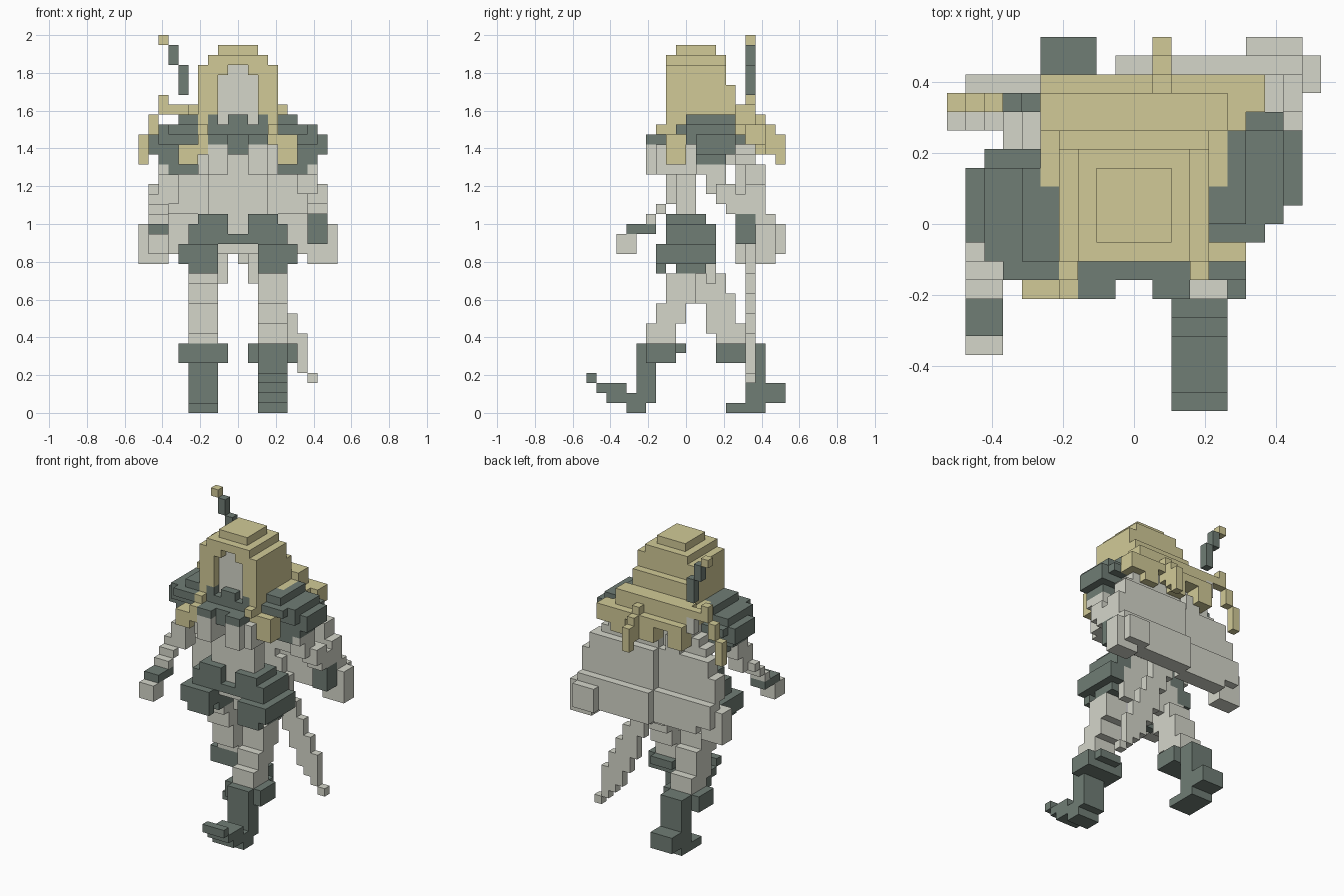
import bpy
import math
from mathutils import Vector

cube = bpy.data.objects.get("Cube")
if cube:
    bpy.data.objects.remove(cube, do_unlink=True)

UNIT = 2 / 38          # edge of one block
LEFT, RIGHT = 1, -1
BOTH = (LEFT, RIGHT)
cells = {}             # block position -> (part, colour)


def make_material(name, rgb):
    mat = bpy.data.materials.new(name)
    mat.use_nodes = True
    mat.diffuse_color = (*rgb, 1)
    mat.node_tree.nodes["Principled BSDF"].inputs["Base Color"].default_value = (*rgb, 1)
    return mat


pale = make_material("pale grey", (.66, .67, .59))
tan = make_material("straw tan", (.64, .59, .31))
dark = make_material("dark green grey", (.16, .205, .178))


def box(part, mat, x, y, z, sides=(LEFT,)):
    """Fill a block range; sides mirrors it across x. Earlier parts keep their blocks."""
    for side in sides:
        lo, hi = sorted((x[0] * side, x[1] * side))
        for i in range(lo, hi):
            for j in range(*y):
                for k in range(*z):
                    cells.setdefault((i, j, k), (part, mat))


def limb(part, mat, start, end, size):
    """Sweep a small box of blocks along a straight line."""
    start, end, half = Vector(start), Vector(end), Vector(size) / 2
    steps = math.ceil((end - start).length * 2) + 1
    for n in range(steps + 1):
        corner = start.lerp(end, n / steps) - half
        spans = [(round(c), round(c) + s) for c, s in zip(corner, size)]
        box(part, mat, *spans)


# Head and face
box("head", pale, (-2, 2), (-1, 3), (29, 34))
box("head", pale, (-1, 1), (-1, 3), (34, 35))

# Hair cap, sides and front locks
box("hair", tan, (-2, 2), (-1, 3), (36, 37))
box("hair", tan, (-3, 3), (-2, 4), (35, 36))
box("hair", tan, (1, 4), (-2, 4), (34, 35), BOTH)
box("hair", tan, (2, 4), (-2, 4), (30, 34), BOTH)
box("hair", tan, (-3, 3), (3, 4), (29, 35))
box("hair", tan, (3, 4), (-2, 0), (27, 31), BOTH)
box("hair", tan, (4, 6), (-4, -2), (25, 27), (RIGHT,))
box("hair", tan, (3, 4), (-4, -2), (26, 28), (RIGHT,))
box("hair", tan, (3, 4), (-3, -2), (28, 29), BOTH)
box("hair", tan, (4, 6), (-2, 0), (25, 28))

# Loose locks down the back
box("back_hair", tan, (-4, 4), (3, 5), (29, 33))
box("back_hair", tan, (-4, 4), (4, 7), (29, 31))
box("back_hair", tan, (-5, 5), (2, 7), (28, 30))
for x in range(-4, 6, 2):
    limb("back_hair", tan, (x, 6, 30), (x * 1.1, 7, 26 + x % 4), (2, 2, 1))
limb("back_hair", tan, (1.5, 7.5, 29), (1.5, 9.5, 26), (1, 1, 2))
limb("back_hair", tan, (4, 5, 29), (6, 7, 28), (1, 2, 2))

# Collar and breastplate trim
box("collar", dark, (-1, 1), (-2, 0), (26, 30))
box("collar", dark, (-1, 1), (-3, -2), (26, 28))
box("collar", dark, (1, 2), (-2, 0), (27, 29), BOTH)
box("collar", dark, (1, 3), (-4, -2), (27, 28), BOTH)
box("collar", dark, (2, 3), (-2, 0), (28, 30), BOTH)

# Seat and torso
box("torso", pale, (1, 4), (2, 3), (13, 17), BOTH)
box("torso", pale, (-3, 3), (2, 3), (16, 19))
box("torso", pale, (-2, 2), (-1, 2), (28, 30))
box("torso", pale, (-4, 4), (-1, 3), (24, 29))
box("torso", pale, (1, 4), (-3, -1), (24, 27), BOTH)
box("torso", pale, (1, 3), (-4, -3), (24, 27), BOTH)
box("torso", pale, (-3, 3), (-1, 1), (20, 24))
box("torso", pale, (-1, 1), (-1, 1), (18, 20))
box("torso", pale, (-2, 2), (-1, 2), (16, 17))

# Hip armour with hanging plates
box("hip_armour", dark, (-1, 1), (-2, 2), (17, 18))
box("hip_armour", dark, (1, 5), (-2, 3), (17, 19), BOTH)
box("hip_armour", dark, (1, 4), (-2, 2), (19, 20), BOTH)
box("hip_armour", dark, (2, 6), (-2, 3), (15, 17), BOTH)
box("hip_armour", dark, (2, 5), (-1, 2), (14, 15), BOTH)
box("hip_plates", dark, (2, 6), (-3, -2), (15, 17), BOTH)
box("hip_plates", dark, (2, 5), (-3, -2), (14, 15), BOTH)

# Shoulder armour: rounded tiers, the right one further forward
for side, name, shift in ((LEFT, "left", 0), (RIGHT, "right", -2)):
    tiers = ((7, 1, 4), (8, 1, 4), (9, 1, 5), (8, 0, 6), (7, -1, 5), (6, 0, 5))
    for n, (reach, front, back) in enumerate(tiers):
        box(name + "_shoulder_armour", dark, (4, reach),
            (front + shift, back + shift), (24 + n, 25 + n), (side,))
    box(name + "_shoulder_armour", dark, (8, 9), (1 + shift, 5 + shift), (27, 28), (side,))
    box(name + "_shoulder_armour", dark, (7, 8), (shift, 5 + shift), (28, 29), (side,))

# Right arm reaching forward
limb("right_hand", pale, (-8, -6, 17), (-8, -6, 17), (2, 2, 2))
limb("right_glove", dark, (-8, -3.5, 19), (-8, -5.5, 18), (2, 1, 1))
limb("right_arm", pale, (-7, 0, 25), (-7.5, -1, 21.5), (2, 2, 1))
limb("right_arm", pale, (-7.5, -1.5, 21.5), (-8, -3.5, 19.5), (2, 1, 1))

# Left arm reaching back
box("left_hand", pale, (7, 10), (7, 9), (15, 19))
box("left_hand", pale, (6, 9), (8, 10), (16, 19))
box("left_glove", dark, (7, 9), (5, 7), (17, 20))
limb("left_arm", pale, (7, 2, 25), (8, 5, 20.5), (2, 2, 1))

# Legs in mid stride
limb("left_leg", pale, (3.5, .5, 15), (3.5, -2.5, 7.5), (3, 3, 1))
limb("right_leg", pale, (-3.5, 1.5, 15), (-3.5, 4.5, 7.5), (3, 3, 1))

# Left boot, heel down and toe raised
box("left_boot", dark, (1, 6), (-4, -1), (5, 7))
box("left_boot", dark, (2, 5), (-5, 0), (6, 7))
box("left_boot", dark, (2, 5), (-5, -3), (1, 6))
box("left_boot", dark, (2, 5), (-6, -4), (0, 1))
box("left_boot", dark, (2, 5), (-8, -4), (1, 2))
box("left_boot", dark, (2, 5), (-9, -6), (2, 3))
box("left_boot", dark, (2, 5), (-10, -9), (3, 4))

# Right boot, toe down and heel raised
box("right_boot", dark, (1, 6), (3, 6), (5, 7), (RIGHT,))
box("right_boot", dark, (2, 5), (6, 8), (1, 7), (RIGHT,))
box("right_boot", dark, (2, 5), (4, 8), (0, 1), (RIGHT,))
box("right_boot", dark, (2, 5), (6, 10), (1, 2), (RIGHT,))
box("right_boot", dark, (2, 5), (8, 10), (2, 3), (RIGHT,))

# Sword slung across the back
box("sword_pommel", tan, (-8, -7), (6, 7), (37, 38))
box("sword_grip", dark, (-7, -6), (6, 7), (35, 37))
box("sword_grip", dark, (-6, -5), (6, 7), (32, 35))
box("sword_guard", tan, (-7, -4), (6, 7), (30, 31))
for step in range(3):
    box("sword_guard", tan, (-8 - step, -7 - step), (6, 7), (30 - 2 * step - step // 2, 32 - 2 * step))
limb("sword_blade", pale, (-4.5, 6.5, 29), (2.5, 6.5, 13.5), (2, 1, 2))
limb("sword_blade", pale, (2.5, 6.5, 13.5), (6, 6.5, 6), (2, 1, 2))
box("sword_blade", pale, (6, 7), (6, 7), (4, 5))
box("sword_blade", pale, (7, 8), (6, 7), (3, 4))

# Cape: flat panels in three tiers, each further out than the one above
for z in range(16, 29):
    width = 9 if z < 23 else 8 if z < 25 else 32 - z
    tier = 2 if z < 20 else 1 if z < 25 else 0
    hem = 7 if z < 17 else width
    box("cape", pale, (-1, hem), (5 + tier, 7 + tier), (z, z + 1))
    box("cape", pale, (-hem, -1), (4 + tier, 6 + tier), (z, z + 1))
box("cape", pale, (7, 10), (5, 7), (15, 19), (RIGHT,))

# Turn each part's blocks into a mesh of its exposed faces
parts = {}
for cell, (part, mat) in cells.items():
    parts.setdefault((part, mat), []).append(cell)

for (part, mat), blocks in parts.items():
    index, faces = {}, []
    for cell in blocks:
        for axis in range(3):
            for sign in (0, 1):
                near = list(cell)
                near[axis] += 2 * sign - 1
                if tuple(near) in cells:
                    continue
                ring = []
                for a, b in ((0, 0), (1, 0), (1, 1), (0, 1)):
                    corner = list(cell)
                    corner[axis] += sign
                    corner[(axis + 1) % 3] += a
                    corner[(axis + 2) % 3] += b
                    ring.append(index.setdefault(tuple(corner), len(index)))
                faces.append(ring if sign else ring[::-1])
    mesh = bpy.data.meshes.new(part)
    mesh.from_pydata([Vector(c) * UNIT for c in index], [], faces)
    mesh.materials.append(mat)
    mesh.update()
    bpy.context.collection.objects.link(bpy.data.objects.new(part, mesh))
